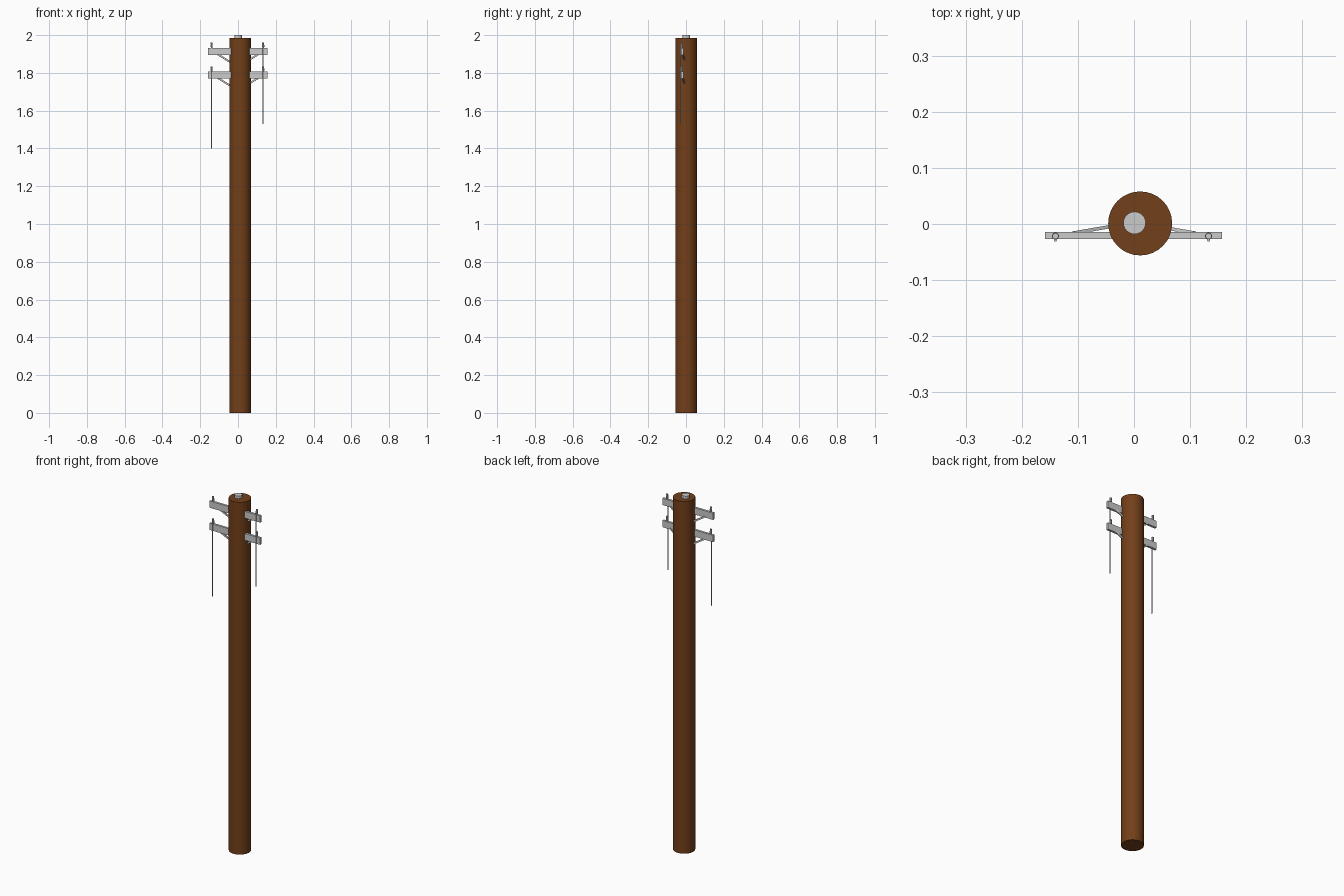
import bpy
from mathutils import Vector

if "Cube" in bpy.data.objects:
    bpy.data.objects.remove(bpy.data.objects["Cube"])


def finish(ob, name, mat=None, smooth=False):
    ob.name = name
    if mat:
        ob.data.materials.append(mat)
    if smooth:
        bpy.ops.object.shade_smooth_by_angle()
    return ob


def cylinder(name, x, y, z0, z1, r, sides, mat=None, smooth=False):
    bpy.ops.mesh.primitive_cylinder_add(vertices=sides, radius=r, depth=z1 - z0,
                                        location=(x, y, (z0 + z1) / 2))
    return finish(bpy.context.object, name, mat, smooth)


def box(name, center, size):
    bpy.ops.mesh.primitive_cube_add(size=1, location=center)
    ob = bpy.context.object
    ob.scale = size
    bpy.ops.object.transform_apply(location=False, rotation=False)
    return finish(ob, name)


def strut(name, a, b, width, height):
    a, b = Vector(a), Vector(b)
    ob = box(name, (a + b) / 2, ((b - a).length, width, height))
    ob.rotation_euler = (b - a).to_track_quat('X', 'Z').to_euler()
    return ob


wood = bpy.data.materials.new("brown_wood")
wood.diffuse_color = (0.17, 0.05, 0.01, 1)
wood.use_nodes = True
wood.node_tree.nodes["Principled BSDF"].inputs["Base Color"].default_value = wood.diffuse_color

# Main pole and its small top cap
cylinder("pole", 0.011, 0.001, 0, 1.985, 0.057, 32, wood, True)
cylinder("pole_cap", 0.001, 0.002, 1.95, 2.0, 0.02, 24, None, True)

ARM_Y = -0.0205
for level, z in (("upper", 1.913), ("lower", 1.788)):
    # Crossarm running through the pole
    box(level + "_crossarm", (-0.001, ARM_Y, z), (0.316, 0.013, 0.038))
    for side, s, px in (("left", -1, -0.14), ("right", 1, 0.133)):
        # Diagonal brace from arm back down to the pole
        strut(f"{level}_{side}_brace", (s * 0.108, -0.016, z - 0.014),
              (s * 0.004, 0.002, z - 0.079), 0.006, 0.009)
        # Insulator pin: stem, skirt and head
        cylinder(f"{level}_{side}_stem", px, ARM_Y - 0.001, z + 0.018, z + 0.047, 0.004, 10)
        cylinder(f"{level}_{side}_skirt", px, ARM_Y - 0.001, z + 0.024, z + 0.034, 0.0065, 10)
        cylinder(f"{level}_{side}_head", px, ARM_Y - 0.001, z + 0.038, z + 0.047, 0.0055, 10)

# Hanging wires in front of the arms
for side, x, z0, z1 in (("left", -0.14, 1.40, 1.828), ("right", 0.133, 1.53, 1.953)):
    cylinder(side + "_wire", x, -0.029, z0, z1, 0.0025, 8)
